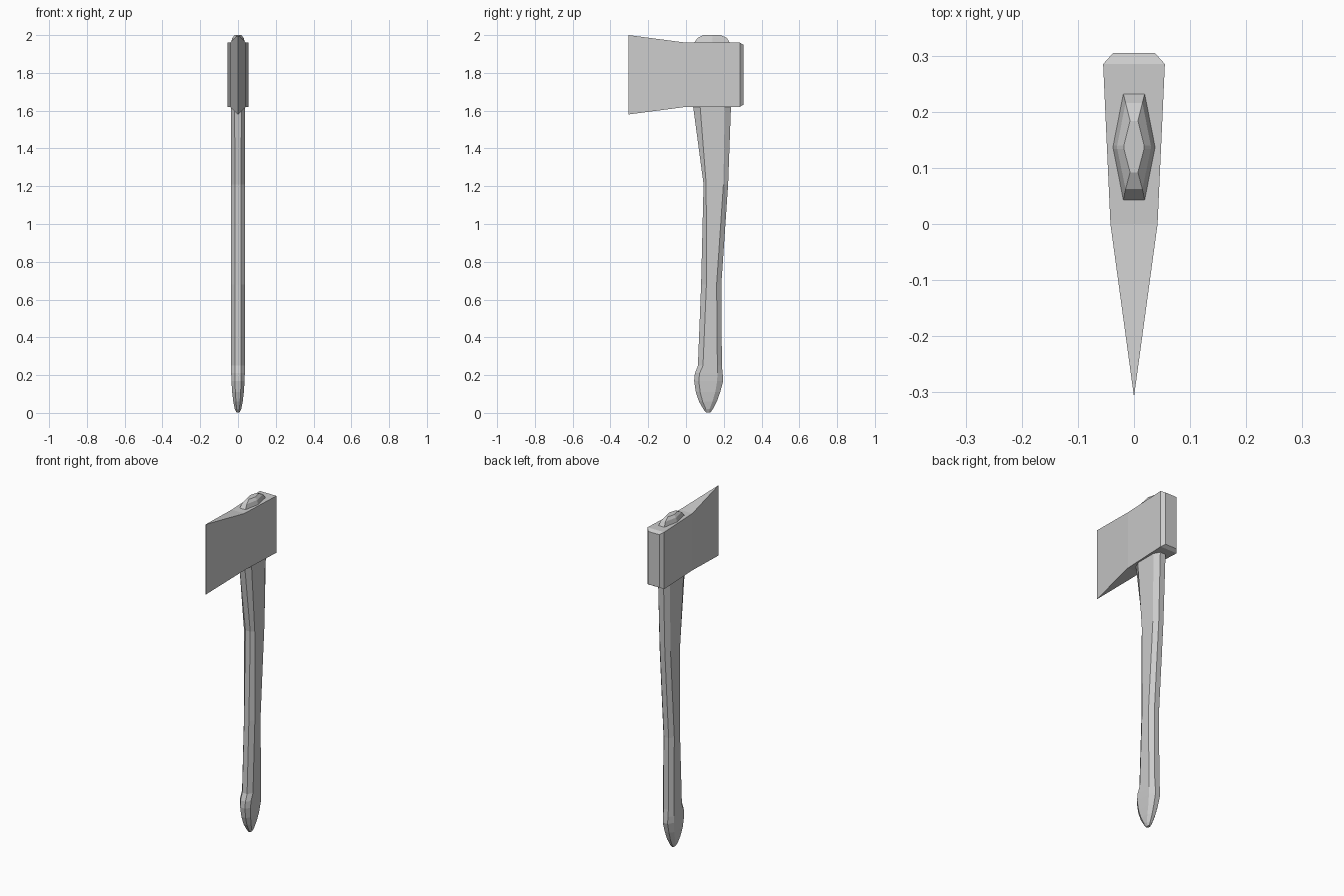
import bpy, bmesh


def loft(name, rings):
    """Skin a list of equal-length rings and close both ends."""
    bm = bmesh.new()
    loops = [[bm.verts.new(p) for p in ring] for ring in rings]
    n = len(loops[0])
    for a, b in zip(loops, loops[1:]):
        for i in range(n):
            j = (i + 1) % n
            bm.faces.new((a[i], a[j], b[j], b[i]))
    bm.faces.new(loops[0])
    bm.faces.new(loops[-1])
    bmesh.ops.remove_doubles(bm, verts=bm.verts, dist=0.0001)
    bmesh.ops.recalc_face_normals(bm, faces=bm.faces)
    me = bpy.data.meshes.new(name)
    bm.to_mesh(me)
    bm.free()
    ob = bpy.data.objects.new(name, me)
    bpy.context.collection.objects.link(ob)
    return ob


# Axe head: sections along y as (y, half thickness, bottom z, top z)
head = [(-0.305, 0.0004, 1.58, 2.0), (0.0, 0.042, 1.62, 1.96),
        (0.285, 0.055, 1.62, 1.96), (0.305, 0.037, 1.632, 1.948)]
loft("axe_head", [[(-w, y, lo), (w, y, lo), (w, y, hi), (-w, y, hi)]
                  for y, w, lo, hi in head])

# Handle: eight-sided sections along z as
# (z, front y, front shoulder y, back shoulder y, back y, half width, half flat)
handle = [
    (0.003, 0.105, 0.112, 0.122, 0.130, 0.008, 0.004),
    (0.02, 0.092, 0.105, 0.125, 0.142, 0.017, 0.007),
    (0.06, 0.069, 0.088, 0.140, 0.163, 0.025, 0.011),
    (0.11, 0.052, 0.075, 0.155, 0.181, 0.031, 0.014),
    (0.17, 0.043, 0.068, 0.165, 0.197, 0.035, 0.016),
    (0.21, 0.047, 0.072, 0.166, 0.194, 0.036, 0.016),
    (0.25, 0.063, 0.090, 0.166, 0.190, 0.036, 0.016),
    (0.68, 0.080, 0.108, 0.162, 0.187, 0.036, 0.016),
    (1.21, 0.093, 0.107, 0.198, 0.223, 0.036, 0.016),
    (1.62, 0.038, 0.075, 0.205, 0.238, 0.037, 0.018),
    (1.96, 0.043, 0.134, 0.140, 0.232, 0.037, 0.019),
    (1.985, 0.062, 0.134, 0.140, 0.216, 0.030, 0.015),
    (2.0, 0.092, 0.134, 0.140, 0.184, 0.018, 0.007),
]
rings = []
for z, f, fs, bs, b, w, k in handle:
    side = [(k, f), (w, fs), (w, bs), (k, b)]
    outline = side + [(-x, y) for x, y in reversed(side)]
    rings.append([(x, y, z) for x, y in outline])
loft("handle", rings)
